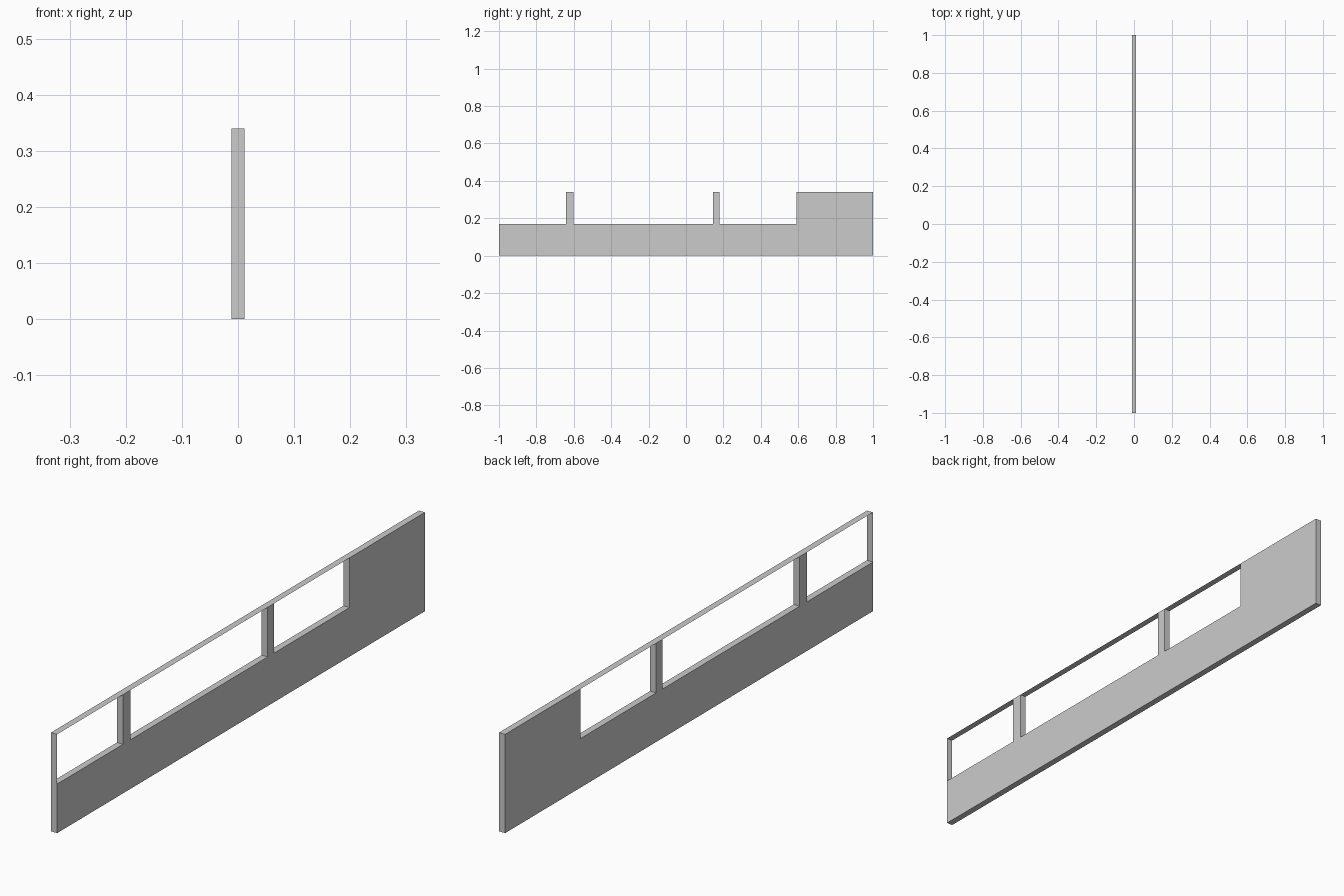
import bpy
import bmesh
from mathutils import Vector

if "Cube" in bpy.data.objects:
    bpy.data.objects.remove(bpy.data.objects["Cube"])

HALF_T = 0.0115            # half wall thickness
SILL, TOP = 0.169, 0.34    # sill height, wall height
OPENINGS = [(-1.0, -0.642), (-0.602, 0.145), (0.179, 0.59)]


def finish(name, bm):
    mesh = bpy.data.meshes.new(name)
    bm.to_mesh(mesh)
    bm.free()
    obj = bpy.data.objects.new(name, mesh)
    bpy.context.collection.objects.link(obj)
    return obj


def extrude_profile(name, points):
    """Sweep a (y, z) outline through the wall thickness."""
    bm = bmesh.new()
    face = bm.faces.new([bm.verts.new((-HALF_T, y, z)) for y, z in points])
    res = bmesh.ops.extrude_face_region(bm, geom=[face])
    verts = [g for g in res["geom"] if isinstance(g, bmesh.types.BMVert)]
    bmesh.ops.translate(bm, vec=Vector((2 * HALF_T, 0, 0)), verts=verts)
    bmesh.ops.recalc_face_normals(bm, faces=bm.faces)
    return finish(name, bm)


def strip(name, a, b):
    """Paper-thin sheet across the wall thickness between two (y, z) points."""
    bm = bmesh.new()
    corners = [(-HALF_T, *a), (HALF_T, *a), (HALF_T, *b), (-HALF_T, *b)]
    bm.faces.new([bm.verts.new(c) for c in corners])
    return finish(name, bm)


# Wall body: low parapet, two posts and the full-height end panel
outline = [(1, TOP), (1, 0), (-1, 0), (-1, SILL)]
for start, end in OPENINGS:
    if start > -1:
        outline += [(start, TOP), (start, SILL)]
    outline += [(end, SILL), (end, TOP)]
extrude_profile("wall_body", outline)

# Thin top sheets closing each window opening
for i, (start, end) in enumerate(OPENINGS):
    strip(f"window_head_{i + 1}", (start, TOP), (end, TOP))

# Thin end sheet closing the first window
strip("window_end", (-1, SILL), (-1, TOP))
